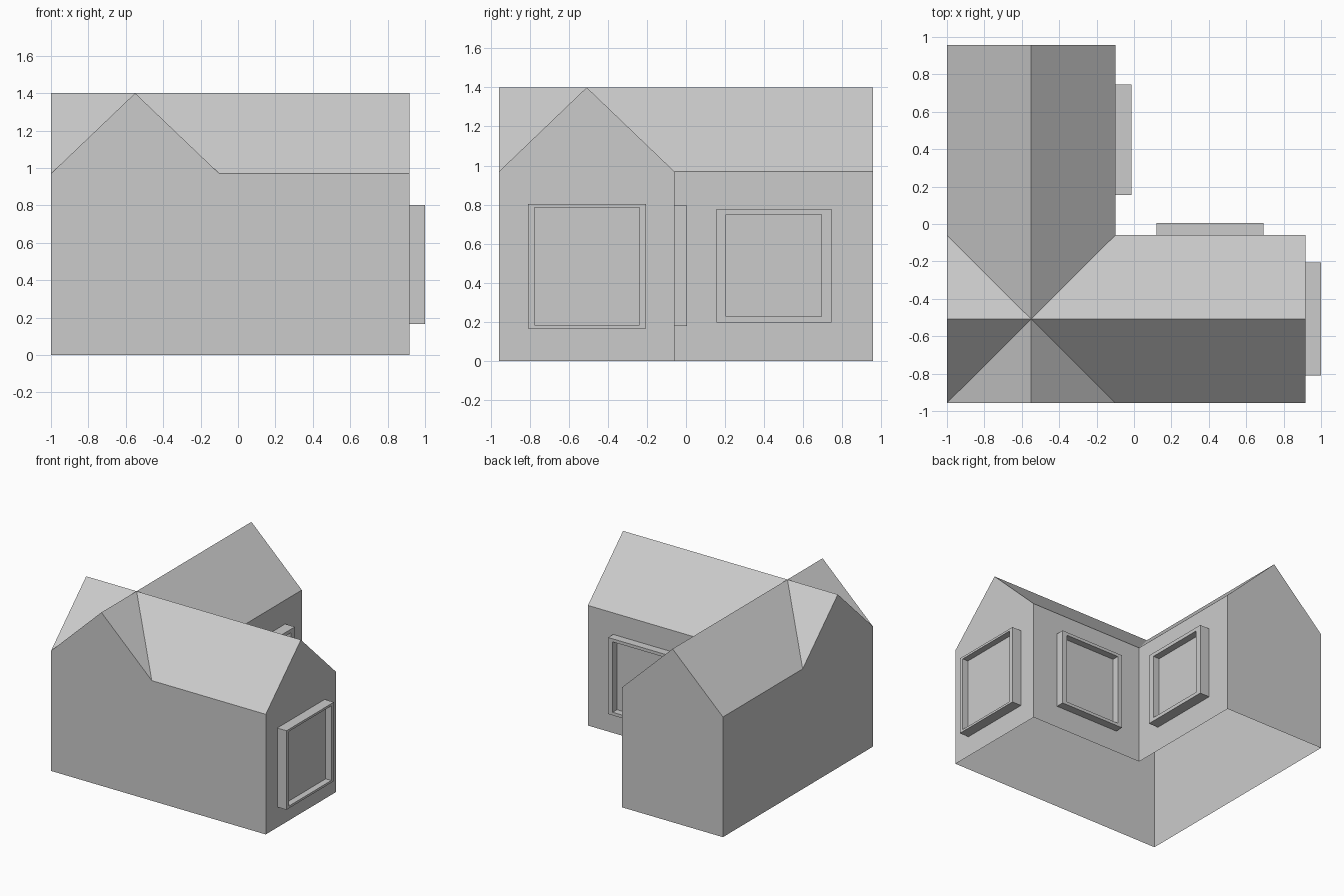
import bpy, bmesh
from mathutils import Vector

if "Cube" in bpy.data.objects:
    bpy.data.objects.remove(bpy.data.objects["Cube"])

grey = bpy.data.materials.new("light_grey")
grey.diffuse_color = (0.6, 0.6, 0.6, 1)
grey.use_nodes = True
grey.node_tree.nodes["Principled BSDF"].inputs["Base Color"].default_value = grey.diffuse_color

EAVE, RIDGE = 0.97, 1.40
FRONT, BACK, RIGHT = -0.957, 0.957, 0.918


def finish(name, bm):
    bmesh.ops.recalc_face_normals(bm, faces=bm.faces)
    me = bpy.data.meshes.new(name)
    bm.to_mesh(me)
    bm.free()
    me.materials.append(grey)
    ob = bpy.data.objects.new(name, me)
    bpy.context.collection.objects.link(ob)
    return ob


def extrude_profile(name, points, direction):
    bm = bmesh.new()
    face = bm.faces.new([bm.verts.new(p) for p in points])
    ext = bmesh.ops.extrude_face_region(bm, geom=[face], use_keep_orig=True)
    moved = [g for g in ext["geom"] if isinstance(g, bmesh.types.BMVert)]
    bmesh.ops.translate(bm, verts=moved, vec=direction)
    return finish(name, bm)


def gable(a, b):
    return [(a, 0), (b, 0), (b, EAVE), ((a + b) / 2, RIDGE), (a, EAVE)]


def join(base, part):
    mod = base.modifiers.new("join", "BOOLEAN")
    mod.operation, mod.solver, mod.object = "UNION", "EXACT", part
    bpy.context.view_layer.objects.active = base
    bpy.ops.object.modifier_apply(modifier=mod.name)
    bpy.data.objects.remove(part)


# Window: box with a recessed pane, sunk a little into its wall
def window(name, axis, wall, front, pane, span, height, border):
    def ring(d, bu, bz):
        (u0, u1), (z0, z1) = span, height
        corners = [(u0 + bu, z0 + bz), (u1 - bu, z0 + bz), (u1 - bu, z1 - bz), (u0 + bu, z1 - bz)]
        return [bm.verts.new(Vector((d, u, z) if axis == "x" else (u, d, z))) for u, z in corners]

    bm = bmesh.new()
    rings = [ring(wall - 0.02, 0, 0), ring(front, 0, 0), ring(front, *border), ring(pane, *border)]
    for r, s in zip(rings, rings[1:]):
        for i in range(4):
            j = (i + 1) % 4
            bm.faces.new((r[i], r[j], s[j], s[i]))
    bm.faces.new(rings[-1])
    bm.faces.new(rings[0][::-1])
    return finish(name, bm)


# House: two gabled wings crossing at the front left corner
house = extrude_profile("house", [(-1, y, z) for y, z in gable(FRONT, -0.06)], (RIGHT + 1, 0, 0))
join(house, extrude_profile("back_wing", [(x, FRONT, z) for x, z in gable(-1, -0.10)], (0, BACK - FRONT, 0)))

# Windows grow out of the walls as one skin
join(house, window("right_window", "x", RIGHT, 1.0, 0.95, (-0.81, -0.205), (0.165, 0.803), (0.033, 0.018)))
join(house, window("courtyard_window", "y", -0.06, 0.005, -0.05, (0.12, 0.692), (0.178, 0.796), (0.04, 0.025)))
join(house, window("back_wing_window", "x", -0.10, -0.014, -0.07, (0.155, 0.745), (0.197, 0.777), (0.051, 0.029)))

# The underside is open
bm = bmesh.new()
bm.from_mesh(house.data)
floor = [f for f in bm.faces if all(abs(v.co.z) < 0.001 for v in f.verts)]
bmesh.ops.delete(bm, geom=floor, context="FACES")
bm.to_mesh(house.data)
bm.free()
